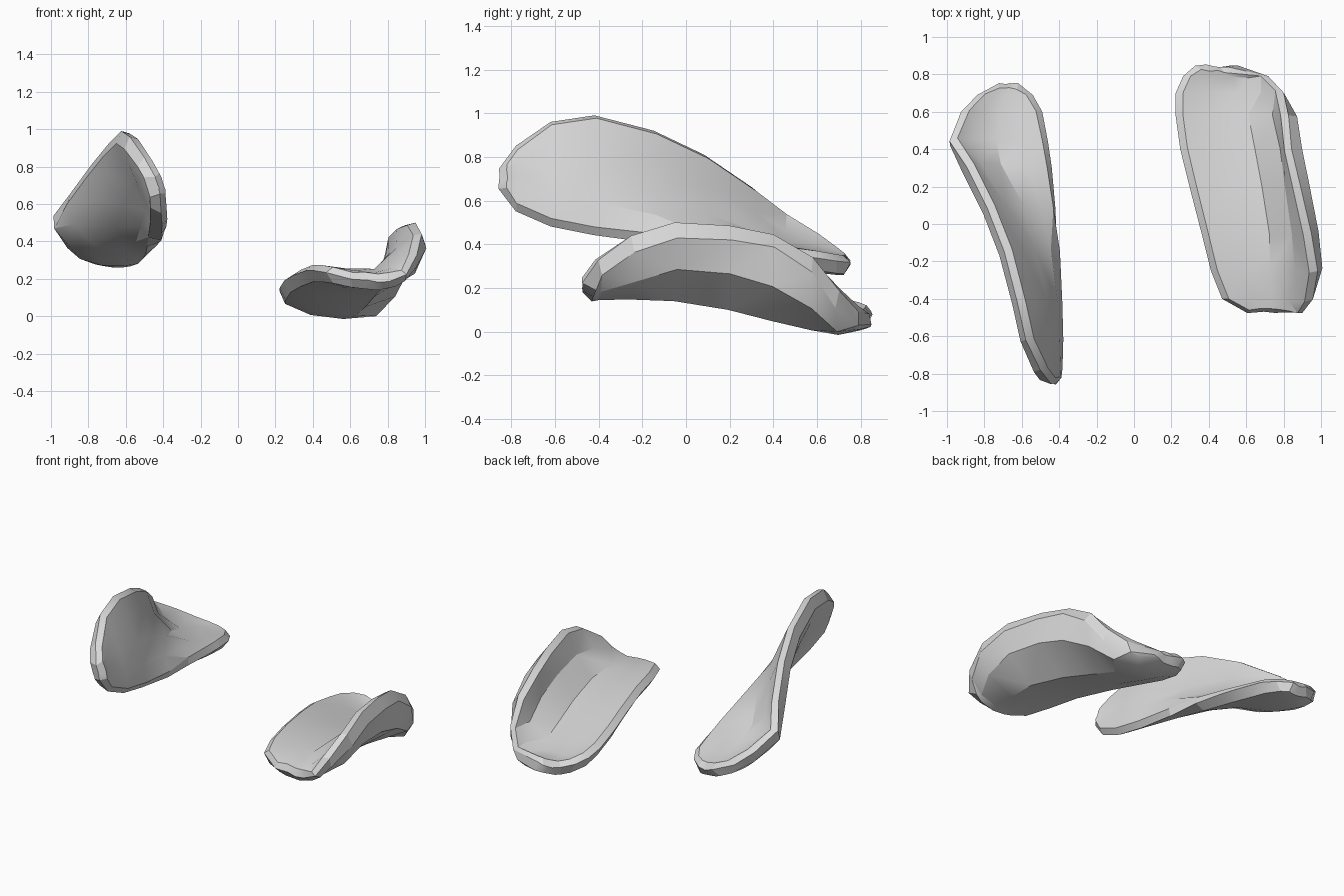
import bpy, bmesh, math
from mathutils import Vector

if "Cube" in bpy.data.objects:
    bpy.data.objects.remove(bpy.data.objects["Cube"])

grey = bpy.data.materials.new("light_grey")
grey.diffuse_color = (0.7, 0.7, 0.7, 1)
grey.use_nodes = True
grey.node_tree.nodes["Principled BSDF"].inputs["Base Color"].default_value = grey.diffuse_color

# Each rib: y, then (x, z) from the low rim, across floor and crease, up to the high rim
CURLED = [
    (-0.84, (-.425, .65), (-.43, .67), (-.435, .69), (-.445, .72), (-.455, .75)),
    (-0.78, (-.42, .57), (-.435, .64), (-.46, .70), (-.48, .77), (-.50, .83)),
    (-0.62, (-.415, .50), (-.44, .61), (-.48, .72), (-.53, .84), (-.575, .94)),
    (-0.42, (-.42, .46), (-.45, .58), (-.50, .71), (-.565, .85), (-.62, .97)),
    (-0.15, (-.425, .42), (-.48, .51), (-.565, .62), (-.64, .78), (-.69, .90)),
    (0.08, (-.44, .40), (-.52, .44), (-.62, .51), (-.72, .64), (-.78, .79)),
    (0.30, (-.46, .37), (-.58, .385), (-.73, .42), (-.845, .52), (-.89, .64)),
    (0.44, (-.48, .35), (-.60, .35), (-.75, .37), (-.88, .43), (-.975, .52)),
    (0.60, (-.51, .33), (-.60, .32), (-.72, .33), (-.82, .36), (-.91, .42)),
    (0.69, (-.56, .315), (-.62, .305), (-.69, .31), (-.75, .32), (-.82, .35)),
    (0.735, (-.62, .31), (-.645, .305), (-.67, .305), (-.70, .31), (-.73, .32)),
]
SPOON = [
    (-0.455, (.61, .195), (.68, .19), (.75, .18), (.82, .19), (.89, .22)),
    (-0.40, (.49, .225), (.62, .20), (.74, .19), (.85, .22), (.945, .31)),
    (-0.25, (.43, .235), (.58, .21), (.74, .21), (.89, .29), (.975, .42)),
    (-0.05, (.38, .235), (.56, .205), (.74, .20), (.88, .335), (.945, .48)),
    (0.20, (.315, .21), (.50, .17), (.70, .16), (.845, .31), (.89, .465)),
    (0.40, (.265, .18), (.46, .125), (.66, .11), (.82, .25), (.845, .425)),
    (0.58, (.24, .14), (.42, .085), (.62, .07), (.775, .16), (.825, .32)),
    (0.70, (.24, .12), (.40, .06), (.56, .05), (.70, .075), (.79, .17)),
    (0.79, (.28, .10), (.40, .06), (.52, .05), (.62, .055), (.70, .08)),
    (0.835, (.34, .085), (.39, .07), (.44, .065), (.48, .065), (.52, .075)),
]


def petal(name, ribs, inner_depth, outer_depth, side):
    """Loft ribs into a thick shell with a rim rounded off towards its outer side."""
    mid = [[Vector((x, y, z)) for x, z in pts] for y, *pts in ribs]
    n, m = len(mid), len(mid[0])
    bm = bmesh.new()

    def normal(r, c):
        along = mid[min(r + 1, n - 1)][c] - mid[max(r - 1, 0)][c]
        across = mid[r][min(c + 1, m - 1)] - mid[r][max(c - 1, 0)]
        return across.cross(along).normalized() * side

    def neighbour(r, c):
        return min(max(r, 1), n - 2), min(max(c, 1), m - 2)

    def skin(depths, pull):
        """One face of the shell, with its border drawn in by pull."""
        pos = []
        for r in range(n):
            # thinner near both ends
            end = 0.045 if r in (0, 1, n - 2, n - 1) else 1
            pos.append([mid[r][c] + normal(r, c) * math.copysign(min(abs(depths[c]), end), depths[c])
                        for c in range(m)])
        verts = []
        for r in range(n):
            row = []
            for c in range(m):
                i, j = neighbour(r, c)
                d = pos[i][j] - pos[r][c]
                k = min(pull / d.length, 0.3) if d.length > 0 else 0
                row.append(bm.verts.new(pos[r][c] + d * k))
            verts.append(row)
        quads = [bm.faces.new((verts[r][c], verts[r][c + 1],
                               verts[r + 1][c + 1], verts[r + 1][c]))
                 for r in range(n - 1) for c in range(m - 1)]
        bmesh.ops.triangulate(bm, faces=quads, quad_method='SHORT_EDGE')
        return verts

    inner = skin(inner_depth, 0.01)
    outer = skin(outer_depth, 0.03)

    # rim: border loop with a bulging edge between the two skins
    loop = ([(0, c) for c in range(m)] + [(r, m - 1) for r in range(1, n)]
            + [(n - 1, c) for c in range(m - 2, -1, -1)]
            + [(r, 0) for r in range(n - 2, 0, -1)])
    edge = []
    for r, c in loop:
        i, j = neighbour(r, c)
        out = (mid[r][c] - mid[i][j]).normalized()
        edge.append(bm.verts.new(mid[r][c] + out * 0.02 + normal(r, c) * 0.005))
    for k in range(len(loop)):
        (r, c), (s, d) = loop[k], loop[(k + 1) % len(loop)]
        e, f = edge[k], edge[(k + 1) % len(loop)]
        bm.faces.new((inner[r][c], inner[s][d], f, e))
        bm.faces.new((e, f, outer[s][d], outer[r][c]))

    bmesh.ops.recalc_face_normals(bm, faces=bm.faces[:])
    mesh = bpy.data.meshes.new(name)
    bm.to_mesh(mesh)
    bm.free()
    mesh.materials.append(grey)
    obj = bpy.data.objects.new(name, mesh)
    bpy.context.collection.objects.link(obj)
    bpy.ops.object.select_all(action='DESELECT')
    obj.select_set(True)
    bpy.context.view_layer.objects.active = obj
    bpy.ops.object.shade_smooth_by_angle(angle=math.radians(22))


# depth of each skin per column, low rim to high rim; the outside swells below the wall
INNER = (.04, .045, .045, .045, .04)
petal("curled_petal", CURLED, INNER, (-.045, -.05, -.06, -.06, -.045), -1)
petal("spoon_petal", SPOON, INNER, (-.045, -.055, -.065, -.085, -.055), 1)
